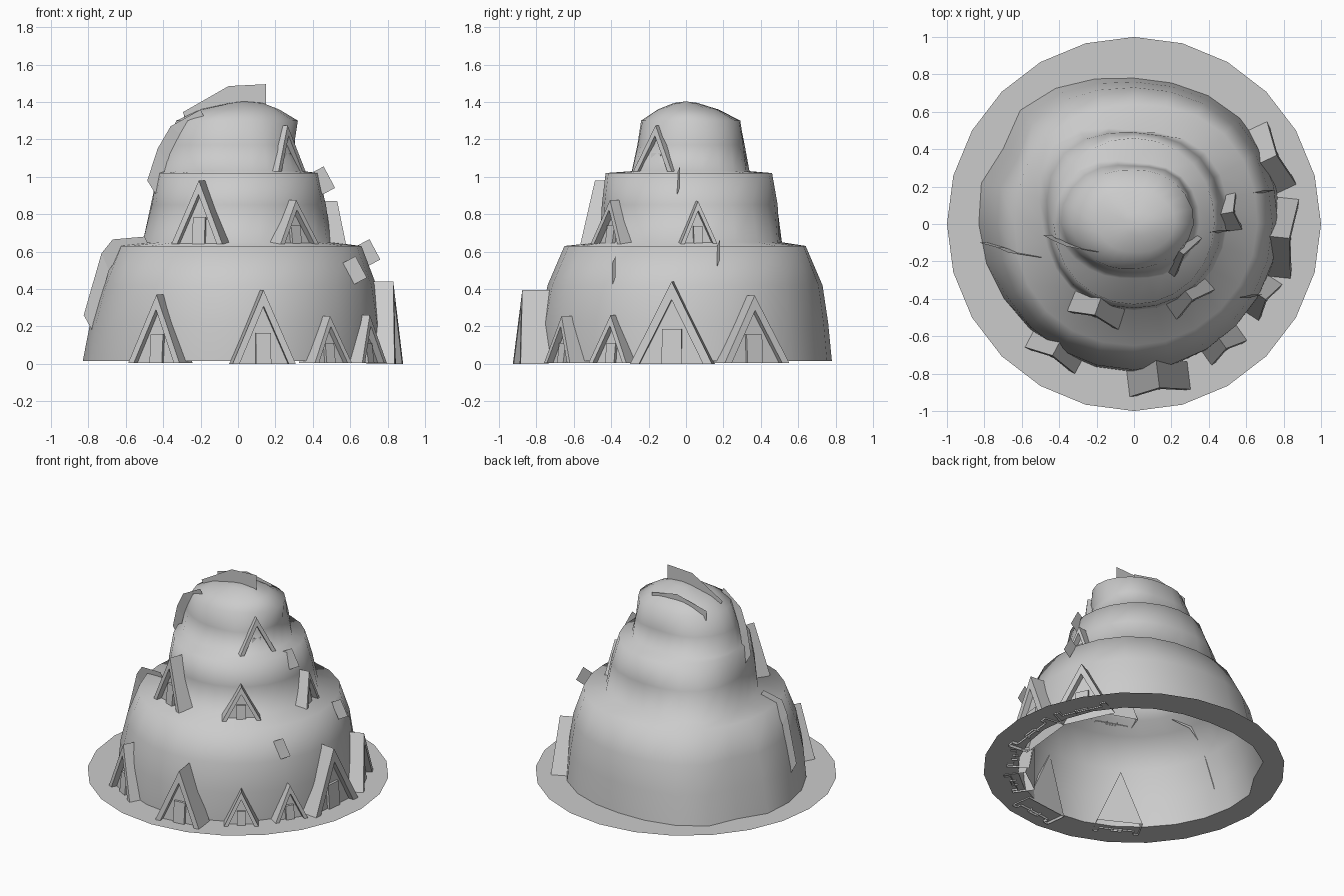
import bpy, math
from mathutils import Vector, Matrix

if "Cube" in bpy.data.objects:
    bpy.data.objects.remove(bpy.data.objects["Cube"])

N = 24
GROUND = 0.015

def make(name, verts, faces, smooth=False):
    me = bpy.data.meshes.new(name)
    me.from_pydata([tuple(v) for v in verts], [], faces)
    me.update()
    for p in me.polygons:
        p.use_smooth = smooth
    ob = bpy.data.objects.new(name, me)
    bpy.context.collection.objects.link(ob)
    return ob

def radius(ctrl, i):
    # smooth periodic interpolation of 8 control radii
    t = i * 8 / N
    k, f = int(t), t - int(t)
    a, b, c, d = (ctrl[(k + j) % 8] for j in (-1, 0, 1, 2))
    return b + 0.5 * f * (c - a + f * (2*a - 5*b + 4*c - d + f * (3*(b - c) + d - a)))

# Rows: height, radii at 0, 45 ... 315 degrees
rows = [
    (GROUND, [.78, .80, .78, .86, .83, .79, .79, .77]),
    (.22, [.77, .78, .76, .82, .79, .78, .78, .77]),
    (.42, [.74, .75, .73, .77, .73, .74, .74, .74]),
    (.63, [.66, .68, .64, .66, .64, .66, .65, .65]),
    (.65, [.50, .54, .50, .60, .49, .48, .46, .48]),
    (.85, [.47, .50, .49, .53, .46, .46, .45, .46]),
    (1.02, [.43, .45, .46, .46, .43, .43, .43, .43]),
    (1.03, [.35, .36, .33, .41, .42, .34, .29, .33]),
    (1.17, [.30, .34, .31, .37, .39, .30, .26, .29]),
    (1.30, [.32, .31, .29, .32, .33, .28, .24, .26]),
    (1.36, [.22, .20, .17, .21, .20, .17, .15, .18]),
    (1.395, [.13, .08, .06, .06, .04, .05, .06, .08]),
]

def ring(ctrl, z, notch=1.0):
    out = []
    for i in range(N):
        a = 2 * math.pi * i / N
        r = radius(ctrl, i) * (notch if i == 10 else 1.0)
        out.append((r * math.cos(a), r * math.sin(a), z))
    return out

def bridge(k):
    return [(k*N + i, k*N + (i+1) % N, (k+1)*N + (i+1) % N, (k+1)*N + i) for i in range(N)]

# Stepped mountain shell, open underneath, with a slight gully at the back left
verts, faces = [], []
for k, (z, ctrl) in enumerate(rows):
    verts += ring(ctrl, z, 0.94 if z < 0.5 else 1.0)
    if k < len(rows) - 1:
        faces += bridge(k)
verts.append((0.03, 0, 1.403))
last = (len(rows) - 1) * N
faces += [(last + i, last + (i+1) % N, len(verts) - 1) for i in range(N)]
make("mountain", verts, faces, smooth=True)

# Flat ground ring around the mountain foot
make("ground_ring", ring([1.0] * 8, GROUND) + ring(rows[0][1], GROUND, 0.94), bridge(0))

def hut(name, x, y, z, deg, w, h, depth=0.15):
    # local frame: +x outward, y sideways, z up
    M = Matrix.Translation((x, y, z)) @ Matrix.Rotation(math.radians(deg), 4, 'Z')
    lean = 0.03
    wi = w * 0.78
    hi = h * 0.78
    def tri(px, tw, th):
        s = lean * th / h
        return [(px, -tw, 0), (px, tw, 0), (px - s, 0, th)]
    v = tri(0, w, h) + tri(0, wi, hi) + tri(-depth, w, h) + tri(-0.04, wi, hi)
    v = [M @ Vector(p) for p in v]
    f = [(1, 2, 5, 4), (2, 0, 3, 5),            # front edge of roof
         (1, 7, 8, 2), (2, 8, 6, 0),            # outer roof slopes
         (4, 5, 11, 10), (5, 3, 9, 11),         # inner reveals
         (9, 10, 11), (6, 8, 7)]                # front and rear walls
    make(name + "_frame", v, f)
    # door slab
    dw, dh = w * 0.24, h * 0.42
    d = [M @ Vector((px - 0.015 * pz / dh, py, pz)) for px in (-0.06, -0.02)
         for py, pz in ((-dw, 0), (dw, 0), (dw, dh), (-dw, dh))]
    make(name + "_door", d, [(4, 5, 6, 7), (0, 4, 7, 3), (5, 1, 2, 6), (7, 6, 2, 3)])

# Huts: x, y, z, facing angle, half width, height
huts = [
    (-.45, -.73, 0.005, -118, .155, .365),
    (.14, -.905, 0.0, -83, .17, .395),
    (.51, -.69, 0.005, -55, .12, .25),
    (.73, -.42, 0.005, -33, .12, .255),
    (.86, -.08, 0.0, -6, .22, .44),
    (.79, .38, 0.005, 25, .19, .36),
    (-.22, -.515, .64, -110, .145, .34),
    (.33, -.43, .64, -52, .13, .235),
    (.56, .07, .64, 10, .10, .23),
    (.29, -.18, 1.02, -35, .13, .255),
]
for i, p in enumerate(huts):
    hut("hut_%d" % (i + 1), *p)

# Small slanted plates on the right side: centre, size
for i, (x, y, z, s) in enumerate([(.625, -.385, .50, 1), (.70, .175, .595, .95), (.455, -.04, .98, 1)]):
    M = Matrix.Translation((x, y, z)) @ Matrix.Rotation(math.radians(-28), 4, 'Y')
    q = [M @ Vector((a * .038 * s, a * .008, b * .065 * s))
         for a, b in ((-1, -1), (1, -1), (1, 1), (-1, 1))]
    make("slanted_plate_%d" % (i + 1), q, [(0, 1, 2, 3)])

def fin(name, inner, outer, y0, y1):
    # thin upright strip between two x-z paths, y varying along it
    n = len(inner)
    v = []
    for path in (inner, outer):
        for k, (x, z) in enumerate(path):
            v.append((x, y0 + (y1 - y0) * k / (n - 1), z))
    make(name, v, [(k, k + 1, n + k + 1, n + k) for k in range(n - 1)])

# Thin ridge strips on the left side and summit
fin("summit_fin", [(-.27, 1.29), (-.05, 1.38), (.15, 1.385)],
    [(-.295, 1.345), (-.05, 1.485), (.15, 1.495)], 0.0, 0.0)
fin("summit_back_fin", [(-.29, 1.27), (-.05, 1.31), (.15, 1.30)],
    [(-.29, 1.34), (-.05, 1.40), (.15, 1.36)], .18, .18)
fin("upper_left_fin", [(-.43, .89), (-.38, 1.08), (-.30, 1.22), (-.16, 1.28)],
    [(-.485, .98), (-.43, 1.15), (-.36, 1.27), (-.20, 1.36)], -.06, -.15)
fin("lower_left_fin", [(-.78, .18), (-.69, .50), (-.61, .61), (-.48, .64)],
    [(-.825, .26), (-.73, .59), (-.67, .665), (-.50, .68)], -.10, -.18)
